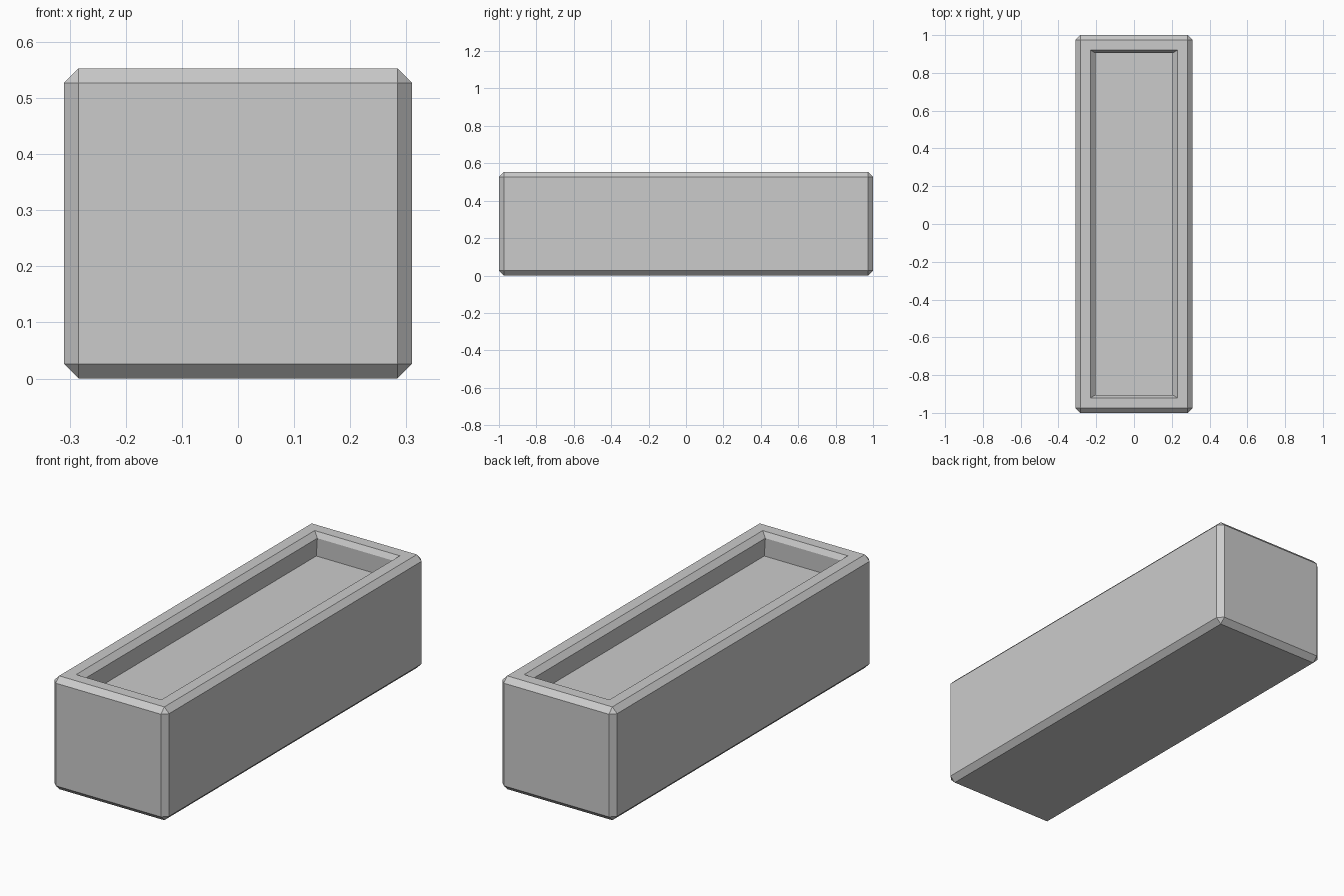
import bpy, bmesh

if "Cube" in bpy.data.objects:
    bpy.data.objects.remove(bpy.data.objects["Cube"])

grey = bpy.data.materials.new("stone_grey")
grey.diffuse_color = (0.6, 0.6, 0.6, 1)
grey.use_nodes = True
grey.node_tree.nodes["Principled BSDF"].inputs["Base Color"].default_value = grey.diffuse_color

HX, HY, H, C = 0.31, 1.0, 0.553, 0.026   # half width, half length, height, chamfer

# Rectangular cross-sections (half x, half y, z) from the base to the sunken floor
rim = [
    (HX - C, HY - C, H),        # rim, outer edge
    (0.23, 0.92, H),            # rim, inner edge
    (0.205, 0.905, H - 0.025),  # foot of the inner chamfer
    (0.213, 0.908, 0.438),      # sunken floor
]

bm = bmesh.new()

# Chamfered block
bmesh.ops.create_cube(bm, size=1)
for v in bm.verts:
    v.co = (v.co.x * 2 * HX, v.co.y * 2 * HY, (v.co.z + 0.5) * H)
bmesh.ops.bevel(bm, geom=bm.edges[:], offset=C, offset_type='OFFSET',
                segments=1, profile=0.5, affect='EDGES')

# Recess: replace the top face by rings that step down to the floor
top = max(bm.faces, key=lambda f: f.calc_center_median().z)
bmesh.ops.delete(bm, geom=[top], context='FACES_ONLY')
rings = [[bm.verts.new((sx * x, sy * y, z))
          for sx, sy in ((-1, -1), (1, -1), (1, 1), (-1, 1))] for x, y, z in rim]
for a, b in zip(rings, rings[1:]):
    for i in range(4):
        j = (i + 1) % 4
        bm.faces.new((a[i], a[j], b[j], b[i]))
bm.faces.new(rings[-1])
bmesh.ops.remove_doubles(bm, verts=bm.verts[:], dist=0.0005)
bmesh.ops.recalc_face_normals(bm, faces=bm.faces[:])

mesh = bpy.data.meshes.new("trough")
bm.to_mesh(mesh)
bm.free()
mesh.materials.append(grey)
bpy.context.collection.objects.link(bpy.data.objects.new("trough", mesh))
